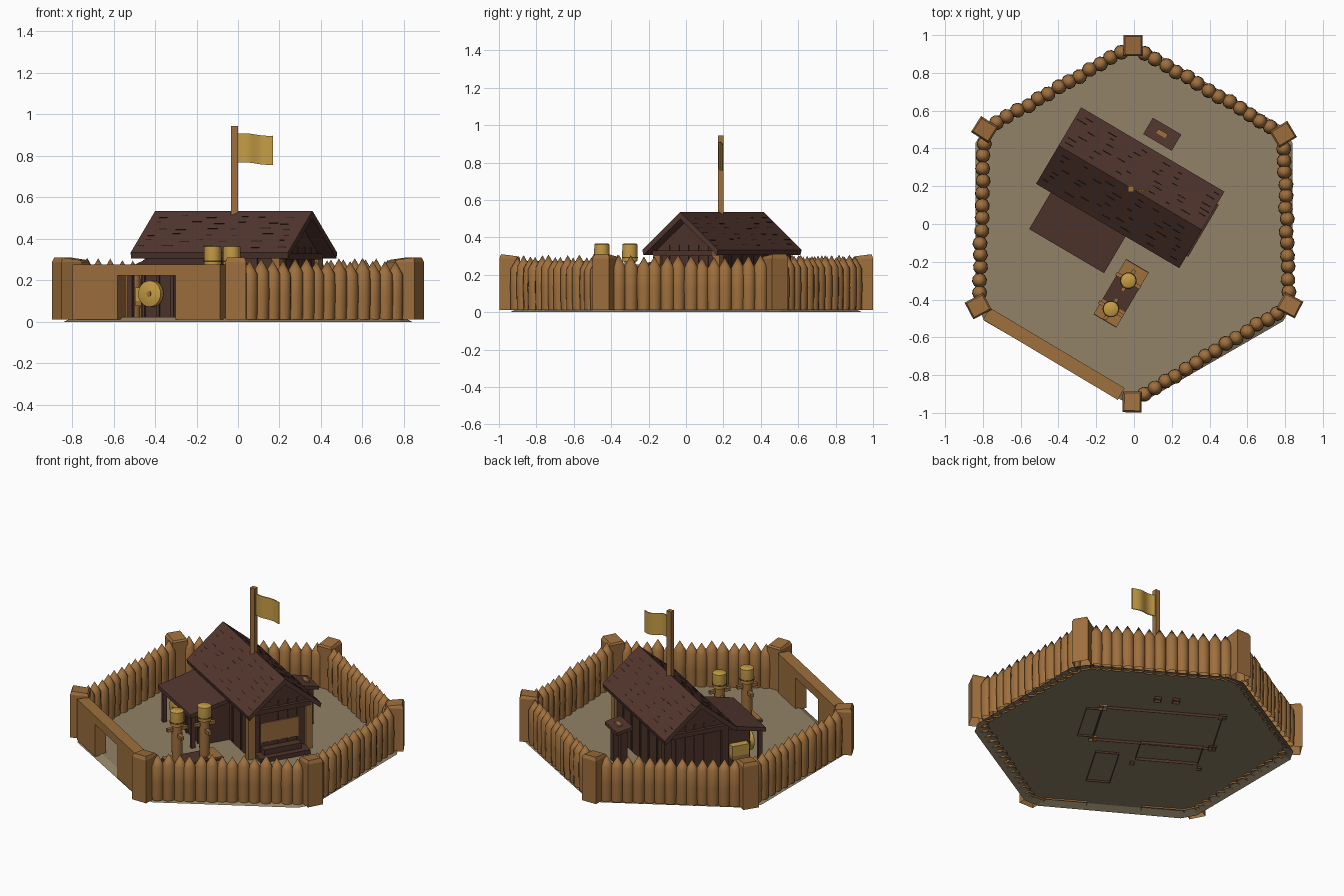
import bpy, bmesh, math, random
from mathutils import Matrix, Vector

if "Cube" in bpy.data.objects:
    bpy.data.objects.remove(bpy.data.objects["Cube"])

random.seed(4)


def material(name, rgb):
    m = bpy.data.materials.new(name)
    m.diffuse_color = (*rgb, 1)
    m.use_nodes = True
    m.node_tree.nodes["Principled BSDF"].inputs["Base Color"].default_value = m.diffuse_color
    return m


WOOD = material("log wood", (0.345, 0.16, 0.047))
DARK = material("dark timber", (0.075, 0.034, 0.023))
ROOF = material("roof boards", (0.085, 0.037, 0.028))
CRACK = material("roof gaps", (0.025, 0.013, 0.010))
EARTH = material("packed earth", (0.285, 0.225, 0.135))
GOLD = material("straw gold", (0.56, 0.335, 0.06))

I = Matrix.Identity(4)
HOUSE = Matrix.Translation((-0.02, 0.192, 0)) @ Matrix.Rotation(math.radians(-30.5), 4, 'Z')


def finish(name, bm, mat, frame=I, smooth=False):
    bmesh.ops.recalc_face_normals(bm, faces=bm.faces)
    # parts standing in the earth have no underside
    under = [f for f in bm.faces if all(v.co.z < 0.02 for v in f.verts)] if frame.to_3x3().col[2].z > 0.9 else []
    bmesh.ops.delete(bm, geom=under, context='FACES')
    me = bpy.data.meshes.new(name)
    bm.to_mesh(me)
    bm.free()
    me.transform(frame)
    me.materials.append(mat)
    ob = bpy.data.objects.new(name, me)
    bpy.context.collection.objects.link(ob)
    if smooth:
        bpy.ops.object.select_all(action='DESELECT')
        ob.select_set(True)
        bpy.context.view_layer.objects.active = ob
        bpy.ops.object.shade_smooth_by_angle(angle=math.radians(40))
    return ob


def add_box(bm, lo, hi):
    c = [(a + b) / 2 for a, b in zip(lo, hi)]
    s = [b - a for a, b in zip(lo, hi)]
    bmesh.ops.create_cube(bm, size=1, matrix=Matrix.Translation(c) @ Matrix.Diagonal((*s, 1)))


def boxes(name, spans, mat, frame=I):
    bm = bmesh.new()
    for lo, hi in spans:
        add_box(bm, lo, hi)
    return finish(name, bm, mat, frame)


def prism(name, pts, vec, mat, frame=I):
    """Extrude a closed outline along vec."""
    bm = bmesh.new()
    f = bm.faces.new([bm.verts.new(p) for p in pts])
    r = bmesh.ops.extrude_face_region(bm, geom=[f])
    bmesh.ops.translate(bm, vec=vec, verts=[v for v in r['geom'] if isinstance(v, bmesh.types.BMVert)])
    return finish(name, bm, mat, frame)


def add_lathe(bm, profile, frame, n=10):
    """Rings of (radius, z), closed at both ends."""
    rings = []
    for r, z in profile:
        k = 1 if r == 0 else n
        rings.append([bm.verts.new(frame @ Vector((r * math.cos(math.tau * i / n),
                                                   r * math.sin(math.tau * i / n), z))) for i in range(k)])
    for a, b in zip(rings, rings[1:]):
        for i in range(n):
            j = (i + 1) % n
            bm.faces.new([a[i], a[j], b[0]] if len(b) == 1 else [a[i], a[j], b[j], b[i]])
    bm.faces.new(rings[0])
    if len(rings[-1]) > 1:
        bm.faces.new(rings[-1])


def lathe(name, profile, mat, frame=I, n=14):
    bm = bmesh.new()
    add_lathe(bm, profile, frame, n)
    return finish(name, bm, mat, I, True)


# Earth sheet: hexagon with cut corners and sloping edge
bm = bmesh.new()
rings = []
for r, z in ((0.97, 0.0), (0.92, 0.022)):
    hexa = [Vector((r * math.sin(math.tau * i / 6), r * math.cos(math.tau * i / 6), z)) for i in range(6)]
    ring = []
    for i in range(6):
        ring += [bm.verts.new(hexa[i].lerp(hexa[i - 1], 0.06)),
                 bm.verts.new(hexa[i].lerp(hexa[(i + 1) % 6], 0.06))]
    rings.append(ring)
bm.faces.new(rings[1])
for i in range(12):
    j = (i + 1) % 12
    bm.faces.new([rings[0][i], rings[0][j], rings[1][j], rings[1][i]])
finish("ground_sheet", bm, EARTH)

# Corner posts with sloping cut tops
corners = [(-0.005, 0.945), (0.79, 0.475), (0.825, -0.43), (-0.01, -0.942), (-0.825, -0.435), (-0.79, 0.50)]
for i, (x, y) in enumerate(corners):
    bm = bmesh.new()
    add_box(bm, (-0.05, -0.055, 0.012), (0.05, 0.055, 0.288))
    top = [f for f in bm.faces if f.normal.z > 0.9]
    bmesh.ops.inset_region(bm, faces=top, thickness=0.012)
    for v in top[0].verts:
        v.co.z = 0.31 if v.co.y > 0 else 0.298
    finish(f"corner_post_{i + 1}", bm, WOOD,
           Matrix.Translation((x, y, 0)) @ Matrix.Rotation(math.atan2(y, x) - math.pi / 2, 4, 'Z'))

# Palisade logs on five sides
for i in (0, 1, 2, 4, 5):
    a, b = Vector(corners[i]), Vector(corners[(i + 1) % 6])
    d = (b - a).normalized()
    a, b = a + d * 0.075, b - d * 0.075
    n = round((b - a).length / 0.063)
    bm = bmesh.new()
    for k in range(n + 1):
        p = a.lerp(b, k / n) + Vector((random.uniform(-.005, .005), random.uniform(-.005, .005)))
        h = random.uniform(-0.008, 0.008)
        m = Matrix.Translation((*p, 0)) @ Matrix.Rotation(random.uniform(0, 6), 4, 'Z')
        add_lathe(bm, [(0.037, 0.012), (0.040, 0.13), (0.038, 0.235 + h), (0, 0.300 + h)], m)
    finish(f"palisade_{i + 1}", bm, WOOD, I, True)

# Gate wall with doorway
gate = Matrix.Translation((-0.42, -0.69, 0)) @ Matrix.Rotation(math.radians(-30.8), 4, 'Z')
prism("gate_wall", [(x, -0.036, z) for x, z in ((-0.42, 0.012), (-0.165, 0.012), (-0.165, 0.222), (0.16, 0.222),
                                                (0.16, 0.012), (0.41, 0.012), (0.41, 0.275), (-0.42, 0.275))],
      (0, 0.072, 0), WOOD, gate)

# Main hall: walls and gabled roof
prism("hall_walls", [(-0.355, y, z) for y, z in ((-0.19, 0.005), (0.19, 0.005), (0.19, 0.35), (0, 0.51), (-0.19, 0.35))],
      (0.71, 0, 0), DARK, HOUSE)
prism("hall_roof", [(-0.44, y, z) for y, z in ((-0.235, 0.333), (0, 0.535), (0.235, 0.333), (0.228, 0.305),
                                               (0, 0.498), (-0.228, 0.305))], (0.88, 0, 0), ROOF, HOUSE)
for s, label, mat in ((1, "front", WOOD), (-1, "back", DARK)):
    boxes(f"hall_{label}_corner_posts", [((s * .355 - .022, y - .022, .01), (s * .355 + .022, y + .022, .325))
                                         for y in (-.185, .185)], mat, HOUSE)
boxes("hall_plank_strips", [((s * .357 - .004, y - .006, .03), (s * .357 + .004, y + .006, .36))
                            for s in (-1, 1) for y in (-.12, -.06, 0, .06, .12)]
      + [((x - .006, s * .192 - .004, .03), (x + .006, s * .192 + .004, .33))
         for s in (-1, 1) for x in (-.24, -.12, 0, .12, .24)], ROOF, HOUSE)
boxes("gable_beams", [((s * .365 - .012, -.2, .30), (s * .365 + .012, .2, .33)) for s in (-1, 1)], DARK, HOUSE)
boxes("gable_panel", [((.355, -.12, .11), (.364, .12, .235))], WOOD, HOUSE)
boxes("gable_step", [((.36, -.16, .01), (.45, .16, .05)), ((.36, -.12, .05), (.41, .12, .085))], DARK, HOUSE)

# Gaps between roof boards
bm = bmesh.new()
slope = math.atan2(0.202, 0.235)
for s in (-1, 1):
    for row in range(1, 7):
        for k in range(6):
            t = row / 7 + random.uniform(-0.03, 0.03)
            x, w = -0.36 + k * 0.145 + random.uniform(-.05, .05), random.uniform(.02, .06)
            m = Matrix.Translation((x, s * 0.235 * t, 0.5352 - 0.202 * t)) @ Matrix.Rotation(-s * slope, 4, 'X')
            bmesh.ops.create_cube(bm, size=1, matrix=m @ Matrix.Diagonal((w, 0.005, 0.003, 1)))
finish("roof_gaps", bm, CRACK, HOUSE)

# Lean-to room on the gate side
prism("lean_to_roof", [(-.35, y, z) for y, z in ((-.46, .25), (-.18, .315), (-.18, .29), (-.46, .225))],
      (.46, 0, 0), ROOF, HOUSE)
prism("lean_to_walls", [(-.30, y, z) for y, z in ((-.375, .005), (-.18, .005), (-.18, .295), (-.375, .25))],
      (.37, 0, 0), DARK, HOUSE)
boxes("lean_to_posts", [((x - .012, -.445, .01), (x + .012, -.42, .235)) for x in (-.32, .08)]
      + [((x - .007, -.384, .02), (x + .007, -.37, .245)) for x in (-.28, -.2, -.12, -.04, .04)], ROOF, HOUSE)
boxes("lean_to_bale", [((-.345, -.355, .10), (-.29, -.245, .165))], GOLD, HOUSE)
boxes("bale_shelf", [((-.345, -.355, .075), (-.29, -.245, .10))], WOOD, HOUSE)

# Round target by the lean-to
target = HOUSE @ Matrix.Translation((-.23, -.40, .135)) @ Matrix.Rotation(math.pi / 2, 4, 'X')
lathe("round_target", [(.063, -.015), (.063, .012), (.058, .015)], GOLD, target, 24)
lathe("target_centre", [(.012, .01), (.012, .02)], WOOD, target, 12)

# Small roofed stand behind the hall
prism("stand_roof", [(-.085, y, z) for y, z in ((.28, .285), (.38, .265), (.38, .245), (.28, .265))],
      (.175, 0, 0), ROOF, HOUSE)
boxes("stand_posts", [((x - .02, .31, .005), (x + .02, .35, .265)) for x in (-.055, .055)], DARK, HOUSE)
boxes("stand_peg", [((-.03, .32, .26), (.03, .345, .284))], WOOD, HOUSE)

# Training dummies on a plank platform
yard = Matrix.Translation((-0.068, -0.367, 0)) @ Matrix.Rotation(math.radians(-30.5), 4, 'Z')
boxes("dummy_platform", [((-.07, -.17, .01), (.07, .17, .04))], DARK, yard)
boxes("dummy_planks", [((-.07, y - .045, .038), (.07, y + .045, .046)) for y in (-.12, .12)], WOOD, yard)
for i, (x, y) in enumerate(((-0.03, -0.30), (-0.122, -0.45))):
    at = Matrix.Translation((x, y, 0))
    lathe(f"dummy_body_{i + 1}", [(.03, .04), (.033, .15), (.03, .28)], WOOD, at)
    lathe(f"dummy_head_{i + 1}", [(.04, .27), (.043, .29), (.041, .362), (.036, .366)], GOLD, at)
    lathe(f"dummy_band_{i + 1}", [(.0445, .289), (.0445, .296)], DARK, at)
    boxes(f"dummy_arms_{i + 1}", [((-.075, -.01, .20), (.075, .01, .222)), ((-.01, -.065, .235), (.01, .065, .255))],
          WOOD, at @ Matrix.Rotation(math.radians(-30.5), 4, 'Z'))

# Flagpole and waving flag
boxes("flagpole", [((-.033, .17, .48), (.0, .2, .945))], WOOD)
bm = bmesh.new()
cols = []
for k in range(13):
    t = k / 12
    y = 0.187 + 0.009 * math.sin(t * 7 + 3)
    dz = -0.010 * t + 0.003 * math.sin(t * 6)
    cols.append([bm.verts.new((-0.002 + 0.17 * t, y + o, z + dz))
                 for o, z in ((-.003, .768), (-.003, .908), (.003, .908), (.003, .768))])
for a, b in zip(cols, cols[1:]):
    for i in range(4):
        bm.faces.new([a[i], a[(i + 1) % 4], b[(i + 1) % 4], b[i]])
bm.faces.new(cols[0])
bm.faces.new(cols[-1])
finish("flag", bm, GOLD, I, True)
